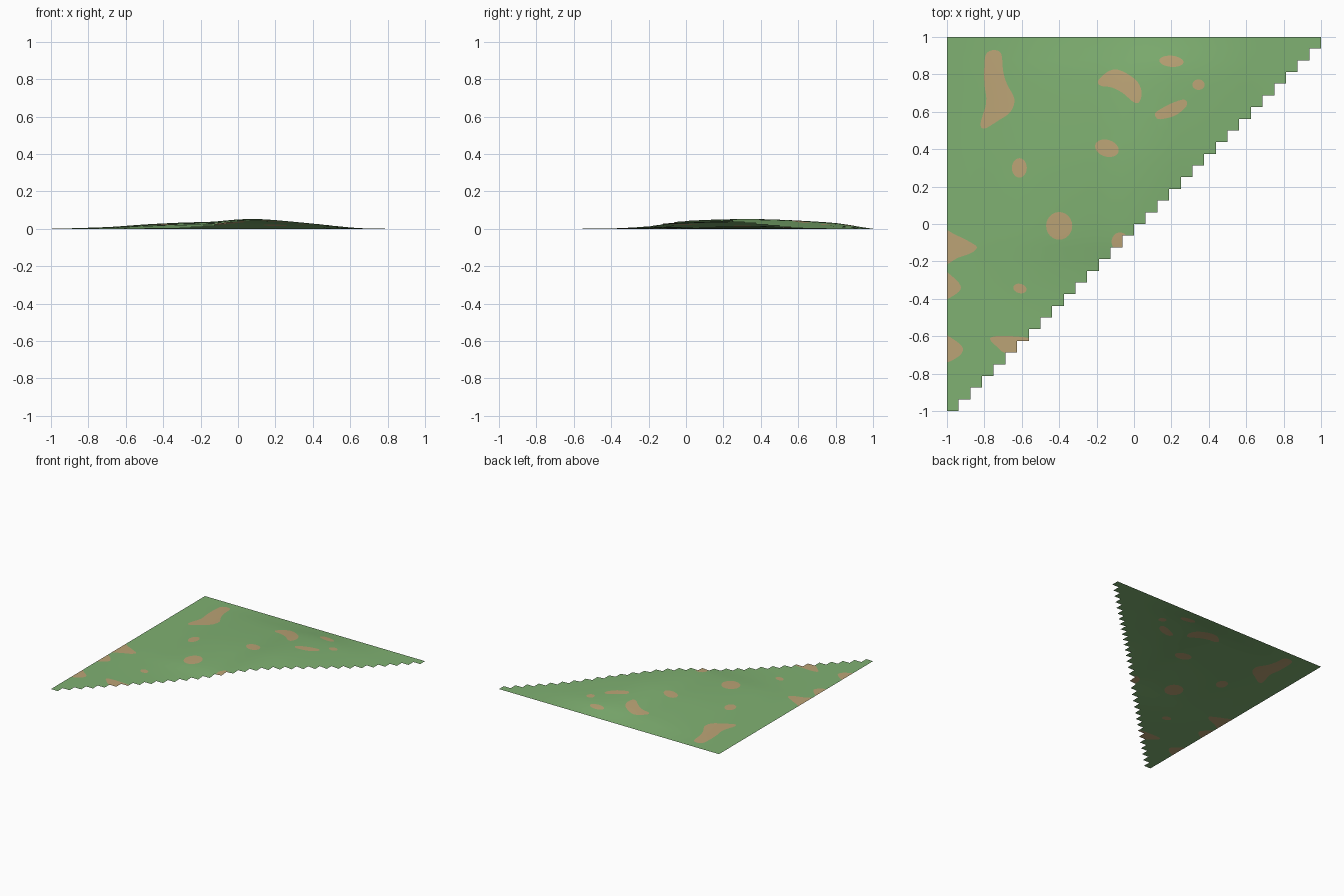
import bpy, math
from mathutils import Vector
from mathutils.geometry import delaunay_2d_cdt

if "Cube" in bpy.data.objects:
    bpy.data.objects.remove(bpy.data.objects["Cube"])

N = 32                 # grid cells per side
C = 2 / N              # cell size


def spline(keys, t):
    """Smooth (Hermite) height along one axis from a few (position, height) keys."""
    if t <= keys[0][0] or t >= keys[-1][0]:
        return 0.0
    k = max(i for i in range(len(keys) - 1) if keys[i][0] <= t)

    def slope(i):
        if i in (0, len(keys) - 1):
            return 0.0
        (a, p), (b, q) = keys[i - 1], keys[i + 1]
        return (q - p) / (b - a)
    (a, p), (b, q) = keys[k], keys[k + 1]
    h = b - a
    s = (t - a) / h
    return ((2*s**3 - 3*s**2 + 1) * p + (s**3 - 2*s**2 + s) * h * slope(k)
            + (3*s**2 - 2*s**3) * q + (s**3 - s**2) * h * slope(k + 1))


# hill silhouettes seen from the front (along x) and from the right (along y)
ALONG_X = [(-1, 0), (-.85, .004), (-.68, .010), (-.5, .023), (-.3, .033), (-.13, .038),
           (0, .050), (.13, .051), (.3, .037), (.5, .018), (.65, .004), (.8, 0)]
ALONG_Y = [(-.75, 0), (-.4, .003), (-.2, .018), (-.1, .034), (.1, .046), (.3, .051),
           (.42, .050), (.6, .043), (.8, .030), (.9, .016), (1, 0)]


def height(x, y):
    return spline(ALONG_X, x) * spline(ALONG_Y, y) / .051


def ellipse(cx, cy, rx, ry, deg=0, n=24):
    c, s = math.cos(math.radians(deg)), math.sin(math.radians(deg))
    ring = [(rx * math.cos(i * math.tau / n), ry * math.sin(i * math.tau / n)) for i in range(n)]
    return [(cx + u * c - v * s, cy + u * s + v * c) for u, v in ring]


def blob(points, sub=4):
    """Closed Catmull-Rom outline through the points."""
    out, n = [], len(points)
    for i in range(n):
        a, b, c, d = (Vector(points[(i + k) % n]) for k in (-1, 0, 1, 2))
        for j in range(sub):
            t = j / sub
            p = .5 * (2*b + (c - a)*t + (2*a - 5*b + 4*c - d)*t*t + (3*b - a - 3*c + d)*t**3)
            out.append((max(p.x, -1), p.y))
    return out


# bare-earth patches: free outlines, then ovals
patches = [
    blob([(-.75, .93), (-.71, .91), (-.70, .82), (-.68, .75), (-.64, .67), (-.66, .60), (-.73, .55),
          (-.80, .51), (-.82, .54), (-.79, .65), (-.80, .75), (-.80, .85), (-.79, .91)]),
    blob([(-.19, .77), (-.13, .82), (-.07, .82), (.01, .77), (.04, .71), (.03, .655), (0, .65),
          (-.06, .70), (-.12, .73), (-.18, .74)]),
    blob([(.12, .60), (.20, .645), (.27, .665), (.28, .63), (.22, .58), (.14, .56), (.115, .575)]),
    blob([(-1.02, -.04), (-.95, -.06), (-.87, -.10), (-.84, -.125), (-.87, -.155), (-.94, -.18),
          (-1.02, -.21)]),
    blob([(-1.02, -.26), (-.96, -.29), (-.925, -.34), (-.96, -.38), (-1.02, -.395)]),
    blob([(-1.02, -.60), (-.96, -.62), (-.915, -.665), (-.94, -.71), (-1.02, -.735)]),
    blob([(-.77, -.615), (-.74, -.60), (-.65, -.60), (-.56, -.61), (-.54, -.63), (-.62, -.69),
          (-.69, -.69), (-.74, -.65)]),
    ellipse(.20, .87, .065, .03, -5), ellipse(.345, .745, .033, .028),
    ellipse(-.145, .405, .065, .045, -18), ellipse(-.613, .30, .04, .052),
    ellipse(-.40, -.01, .07, .074), ellipse(-.075, -.095, .045, .05),
    ellipse(-.61, -.345, .036, .025, -15),
]


def inside(poly, x, y):
    hit = False
    for (x1, y1), (x2, y2) in zip(poly, poly[1:] + poly[:1]):
        if (y1 > y) != (y2 > y) and x < x1 + (y - y1) * (x2 - x1) / (y2 - y1):
            hit = not hit
    return hit


# grid points and grid lines, plus the patch outlines cut into them
pts = [Vector((-1 + i * C, -1 + j * C)) for j in range(N + 1) for i in range(N + 1)]
edges = [(j * (N + 1) + i, j * (N + 1) + i + 1) for j in range(N + 1) for i in range(N)]
edges += [(j * (N + 1) + i, (j + 1) * (N + 1) + i) for j in range(N) for i in range(N + 1)]
for poly in patches:
    s, n = len(pts), len(poly)
    pts += [Vector(p) for p in poly]
    edges += [(s + k, s + (k + 1) % n) for k in range(n)]
flat, _, tris, *_ = delaunay_2d_cdt(pts, edges, [], 0, 1e-5)

# keep the stepped triangle and colour each face by the patch it lies in
faces, colours = [], []
for f in tris:
    x = sum(flat[v].x for v in f) / len(f)
    y = sum(flat[v].y for v in f) / len(f)
    if int((x + 1) / C) <= int((y + 1) / C):
        a, b, c = (flat[v] for v in f[:3])
        up = (b - a).cross(c - a) > 0
        faces.append(list(f) if up else list(f)[::-1])
        colours.append(int(any(inside(p, x, y) for p in patches)))
used = sorted({v for f in faces for v in f})
index = {v: k for k, v in enumerate(used)}
mesh = bpy.data.meshes.new("hill_ground")
mesh.from_pydata([(flat[v].x, flat[v].y, height(flat[v].x, flat[v].y)) for v in used], [],
                 [[index[v] for v in f] for f in faces])
for name, col in (("grass green", (.215, .44, .168, 1)), ("bare earth", (.50, .37, .18, 1))):
    mat = bpy.data.materials.new(name)
    mat.diffuse_color = col
    mat.use_nodes = True
    mat.node_tree.nodes["Principled BSDF"].inputs["Base Color"].default_value = mat.diffuse_color
    mesh.materials.append(mat)
for poly, m in zip(mesh.polygons, colours):
    poly.material_index = m
    poly.use_smooth = True
ground = bpy.data.objects.new("hill_ground", mesh)
bpy.context.collection.objects.link(ground)
